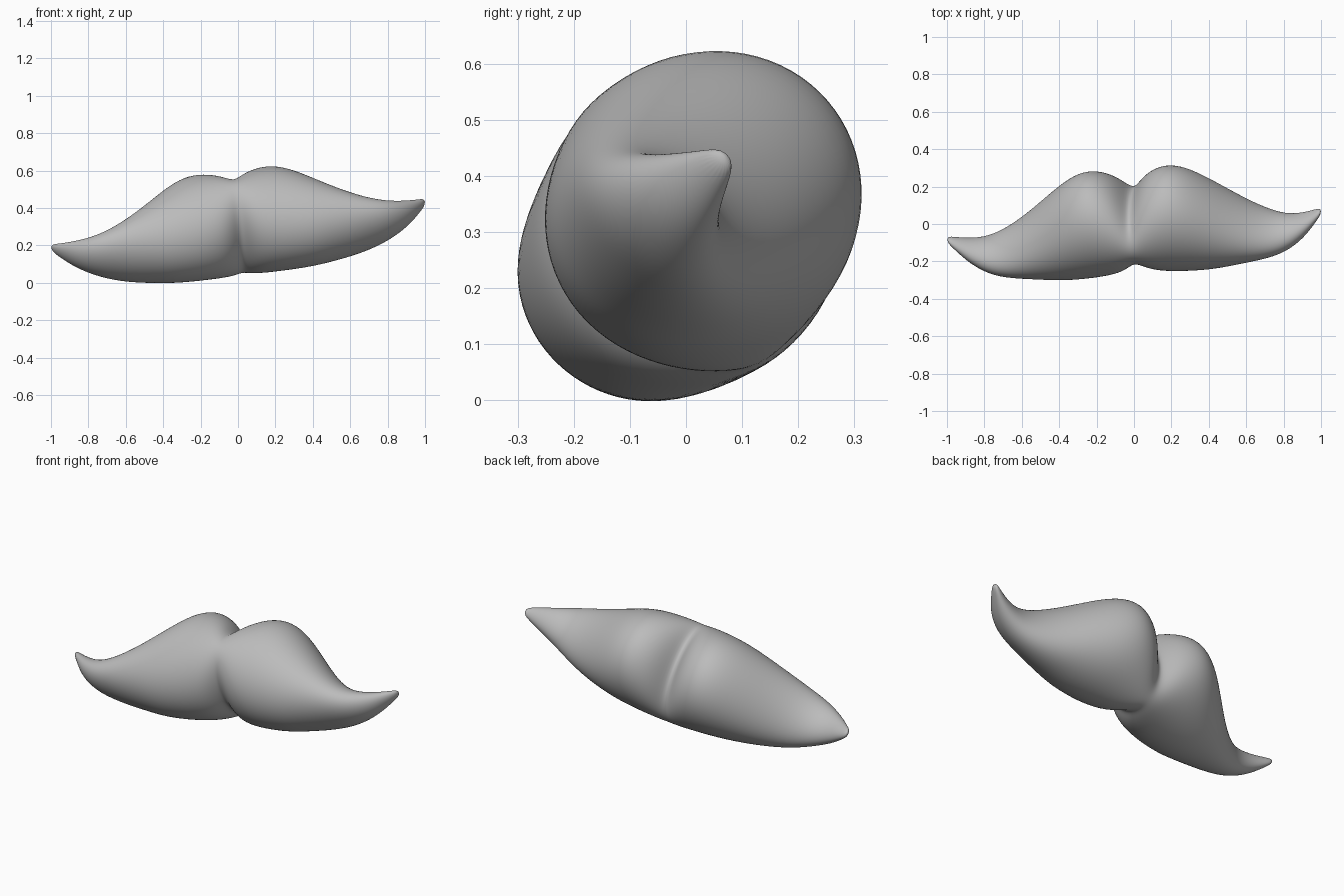
import bpy, bmesh, math
from mathutils import Matrix

if "Cube" in bpy.data.objects:
    bpy.data.objects.remove(bpy.data.objects["Cube"])

SIDES = 20
# half profile: distance out, forward shift, centre height, half height, half depth, slant
PROFILE = [
    (0.0, -0.005, -0.01, 0.165, 0.276, 0.038), (0.04, -0.006, -0.003, 0.215, 0.278, 0.032),
    (0.1, -0.008, 0.012, 0.272, 0.28, 0.012), (0.2, -0.01, 0.024, 0.305, 0.276, -0.003),
    (0.3, -0.009, 0.006, 0.293, 0.265, -0.008), (0.4, -0.006, -0.032, 0.253, 0.245, -0.008),
    (0.5, -0.002, -0.069, 0.2, 0.221, -0.005), (0.6, 0.004, -0.102, 0.15, 0.193, 0),
    (0.7, 0.012, -0.124, 0.108, 0.162, 0), (0.8, 0.02, -0.126, 0.08, 0.123, 0),
    (0.9, 0.014, -0.088, 0.06, 0.078, 0), (0.97, 0.004, -0.035, 0.032, 0.042, 0),
    (1.01, 0, -0.003, 0.014, 0.02, 0),
]

# grey material
grey = bpy.data.materials.new("grey")
grey.use_nodes = True
colour = (0.5, 0.5, 0.5, 1)
grey.diffuse_color = colour
grey.node_tree.nodes["Principled BSDF"].inputs["Base Color"].default_value = colour

# half moustache lofted through slanted elliptical rings, open at the centre
bm = bmesh.new()
rings = []
for x, forward, centre, height, depth, slant in PROFILE:
    ring = []
    for i in range(SIDES):
        c, s = math.cos(math.tau * i / SIDES), math.sin(math.tau * i / SIDES)
        ring.append(bm.verts.new((x, -forward - depth * c, centre + height * s + slant * c)))
    rings.append(ring)
for inner, outer in zip(rings, rings[1:]):
    for i in range(SIDES):
        j = (i + 1) % SIDES
        bm.faces.new((inner[i], inner[j], outer[j], outer[i]))
bm.faces.new(rings[-1])
bmesh.ops.recalc_face_normals(bm, faces=bm.faces)
for face in bm.faces:
    face.smooth = True
mesh = bpy.data.meshes.new("moustache")
bm.to_mesh(mesh)
bm.free()
mesh.materials.append(grey)
moustache = bpy.data.objects.new("moustache", mesh)
bpy.context.collection.objects.link(moustache)

# mirrored other half and rounded surface
mirror = moustache.modifiers.new("other_half", "MIRROR")
mirror.merge_threshold = 0.001
smooth = moustache.modifiers.new("rounding", "SUBSURF")
smooth.levels = smooth.render_levels = 2

# leaning back, tilted and slightly turned
moustache.matrix_world = (
    Matrix.Translation((0, -0.005, 0.312))
    @ Matrix.Rotation(math.radians(-45), 4, "X")
    @ Matrix.Rotation(math.radians(-1.9), 4, "Z")
    @ Matrix.Rotation(math.radians(-8), 4, "Y")
)
